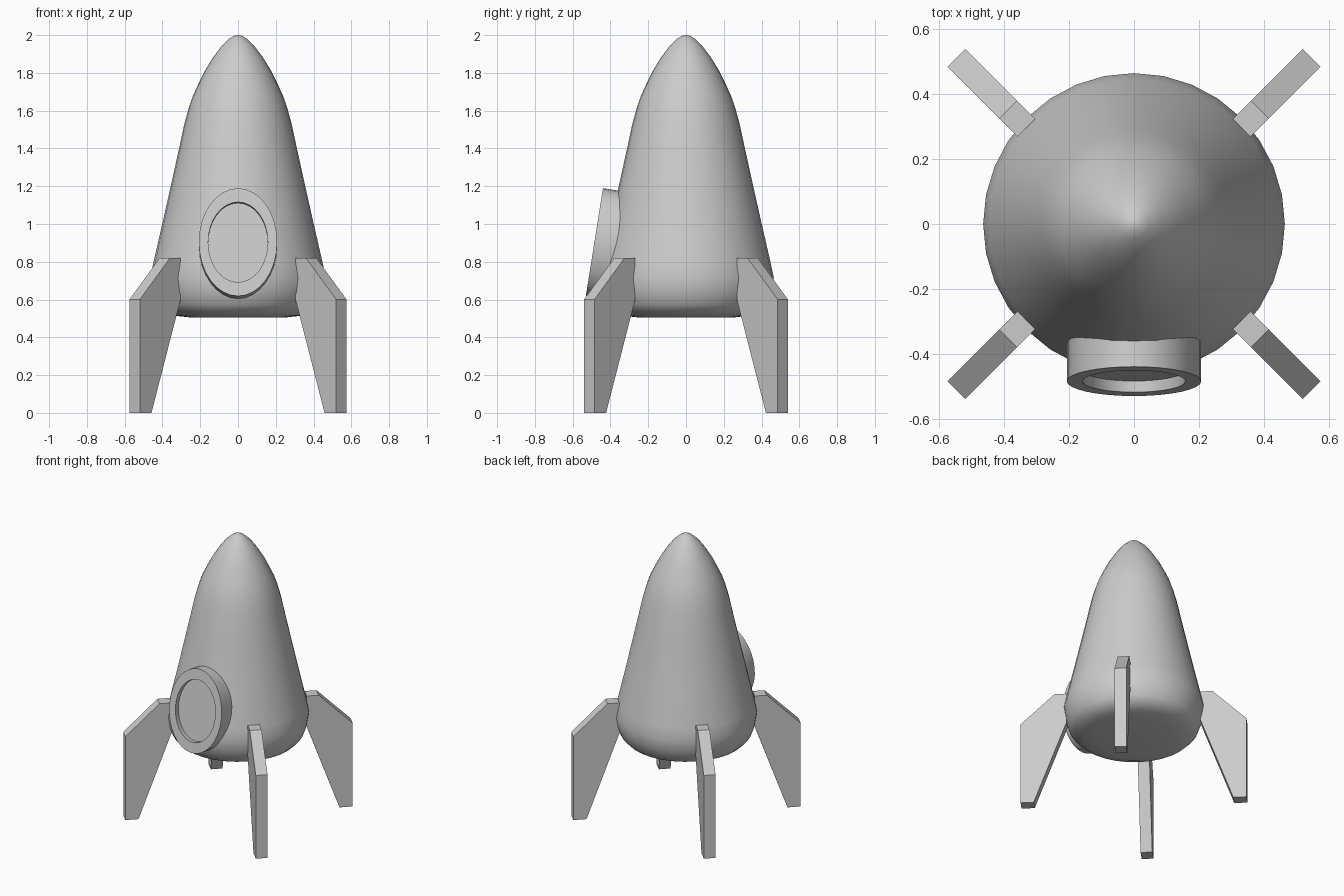
import bpy, bmesh, math
from mathutils import Matrix

if "Cube" in bpy.data.objects:
    bpy.data.objects.remove(bpy.data.objects["Cube"])


def finish(bm, name, angle=None):
    bmesh.ops.recalc_face_normals(bm, faces=bm.faces)
    mesh = bpy.data.meshes.new(name)
    bm.to_mesh(mesh)
    bm.free()
    if angle:
        for p in mesh.polygons:
            p.use_smooth = True
        mesh.set_sharp_from_angle(angle=math.radians(angle))
    obj = bpy.data.objects.new(name, mesh)
    bpy.context.collection.objects.link(obj)
    return obj


def loft(name, rings, sides, angle):
    """Skin a stack of elliptical rings (rx, ry, z) and cap both ends."""
    bm = bmesh.new()
    loops = []
    for rx, ry, z in rings:
        loops.append([bm.verts.new((rx * math.cos(i * math.tau / sides),
                                    ry * math.sin(i * math.tau / sides), z))
                      for i in range(sides)])
    for a, b in zip(loops, loops[1:]):
        for i in range(sides):
            j = (i + 1) % sides
            bm.faces.new((a[i], a[j], b[j], b[i]))
    bm.faces.new(loops[0])
    bm.faces.new(loops[-1])
    return finish(bm, name, angle)


# Hull: rounded base, widest near the bottom, pointed nose
profile = [(0.25, 0.505), (0.34, 0.515), (0.395, 0.537), (0.43, 0.575),
           (0.453, 0.64), (0.465, 0.715), (0.447, 0.80), (0.401, 1.0),
           (0.356, 1.2), (0.312, 1.4), (0.284, 1.53), (0.262, 1.61),
           (0.24, 1.675), (0.213, 1.735), (0.173, 1.815), (0.13, 1.885),
           (0.085, 1.945), (0.045, 1.982), (0.022, 1.996), (0.006, 2.0)]
loft("hull", [(r, r, z) for r, z in profile], 32, 60)

# Oval porthole: thick rim with a recessed pane, tilted to follow the hull
porthole = loft("porthole", [(0.207, 0.289, -0.16), (0.207, 0.289, 0),
                             (0.158, 0.215, 0), (0.158, 0.215, -0.035)], 32, 40)
porthole.matrix_world = (Matrix.Translation((0, -0.485, 0.904))
                         @ Matrix.Rotation(math.radians(81), 4, 'X'))

# Fins: one diagonal slab outline (x along the diagonal, z), mirrored to four
outline = [(0.52, 0), (0.52, 0.6), (0.36, 0.82),
           (0.304, 0.82), (0.304, 0.6), (0.458, 0)]
for side, sx in (("right", 1), ("left", -1)):
    for end, sy in (("back", 1), ("front", -1)):
        bm = bmesh.new()
        near = [bm.verts.new((sx * x, sy * (x + 0.02), z)) for x, z in outline]
        far = [bm.verts.new((sx * (x + 0.055), sy * (x - 0.035), z)) for x, z in outline]
        bm.faces.new(near)
        bm.faces.new(far)
        for i in range(len(outline)):
            j = (i + 1) % len(outline)
            bm.faces.new((near[i], near[j], far[j], far[i]))
        finish(bm, f"{end}_{side}_fin")
